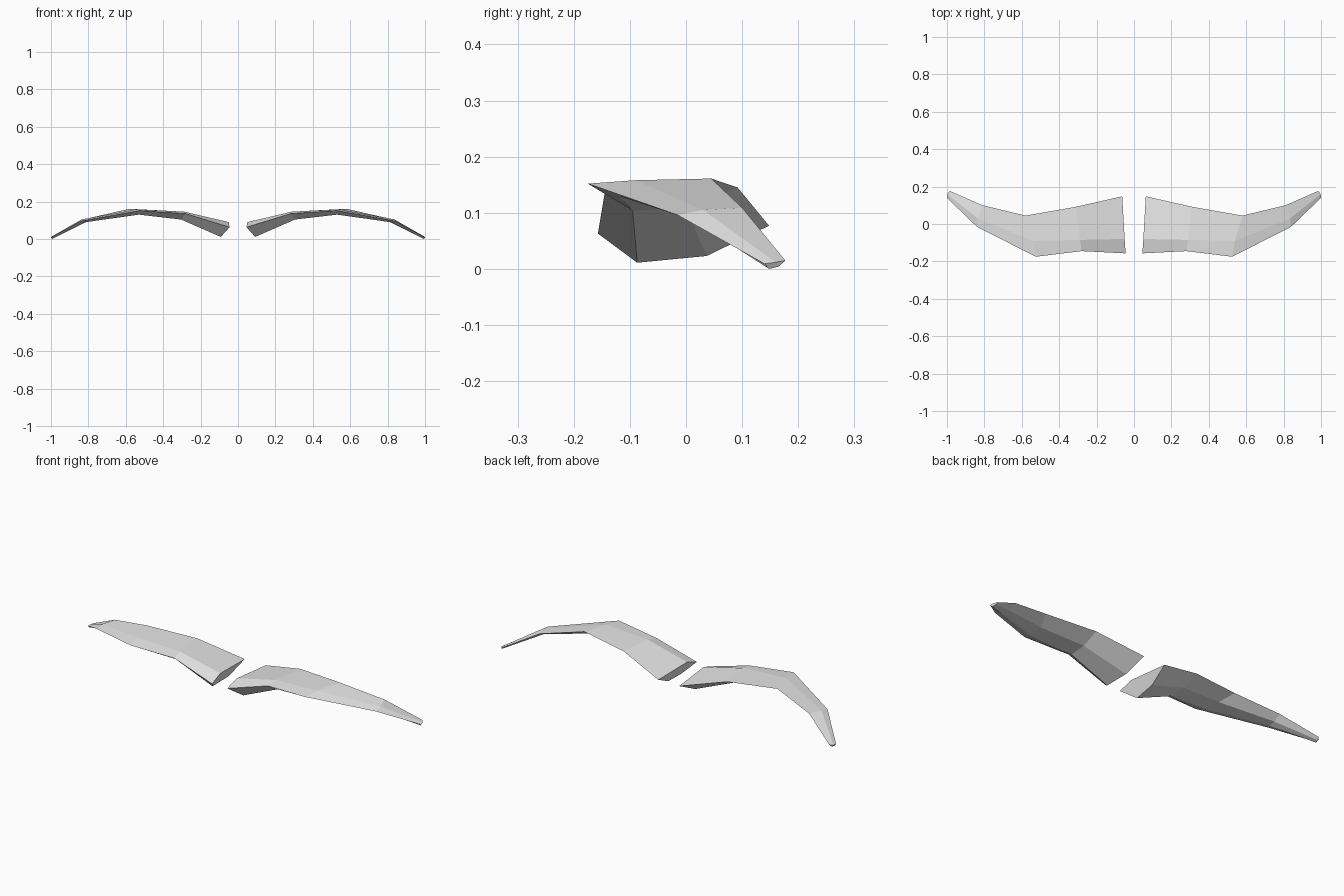
import bpy, bmesh

if "Cube" in bpy.data.objects:
    bpy.data.objects.remove(bpy.data.objects["Cube"])

mat = bpy.data.materials.new("light grey")
mat.diffuse_color = (0.8, 0.8, 0.8, 1)
mat.use_nodes = True
mat.node_tree.nodes["Principled BSDF"].inputs["Base Color"].default_value = mat.diffuse_color

# Wing cross-sections from root to tip, each a loop of five points:
# leading edge, upper ridge, trailing edge, rear keel, front keel
SECTIONS = [
    [(.045, -.157, .063), (.050, -.08, .090), (.063, .148, .077), (.080, .037, .023), (.092, -.087, .011)],
    [(.280, -.145, .135), (.288, -.085, .146), (.310, .092, .145), (.308, .000, .108), (.305, -.095, .104)],
    [(.525, -.175, .152), (.540, -.09, .158), (.580, .045, .161), (.545, -.030, .132), (.530, -.120, .130)],
    [(.840, -.015, .096), (.835, .03, .105), (.810, .100, .109), (.815, .055, .089), (.822, .010, .089)],
    [(1.00, .140, .009), (.998, .160, .012), (.985, .177, .015), (.990, .165, .004), (.995, .148, .000)],
]


def make_wing(name, side):
    """Skin the cross-sections into a closed, faceted wing."""
    bm = bmesh.new()
    rings = [[bm.verts.new((side * x, y, z)) for x, y, z in sec] for sec in SECTIONS]
    for a, b in zip(rings, rings[1:]):
        for i in range(5):
            j = (i + 1) % 5
            bm.faces.new((a[i], b[i], b[j], a[j]))
    # Root and tip caps
    bm.faces.new(rings[0])
    bm.faces.new(rings[-1][::-1])
    bmesh.ops.recalc_face_normals(bm, faces=bm.faces[:])
    mesh = bpy.data.meshes.new(name)
    bm.to_mesh(mesh)
    bm.free()
    mesh.materials.append(mat)
    obj = bpy.data.objects.new(name, mesh)
    bpy.context.collection.objects.link(obj)


# Mirrored pair of wings
make_wing("right_wing", 1)
make_wing("left_wing", -1)
